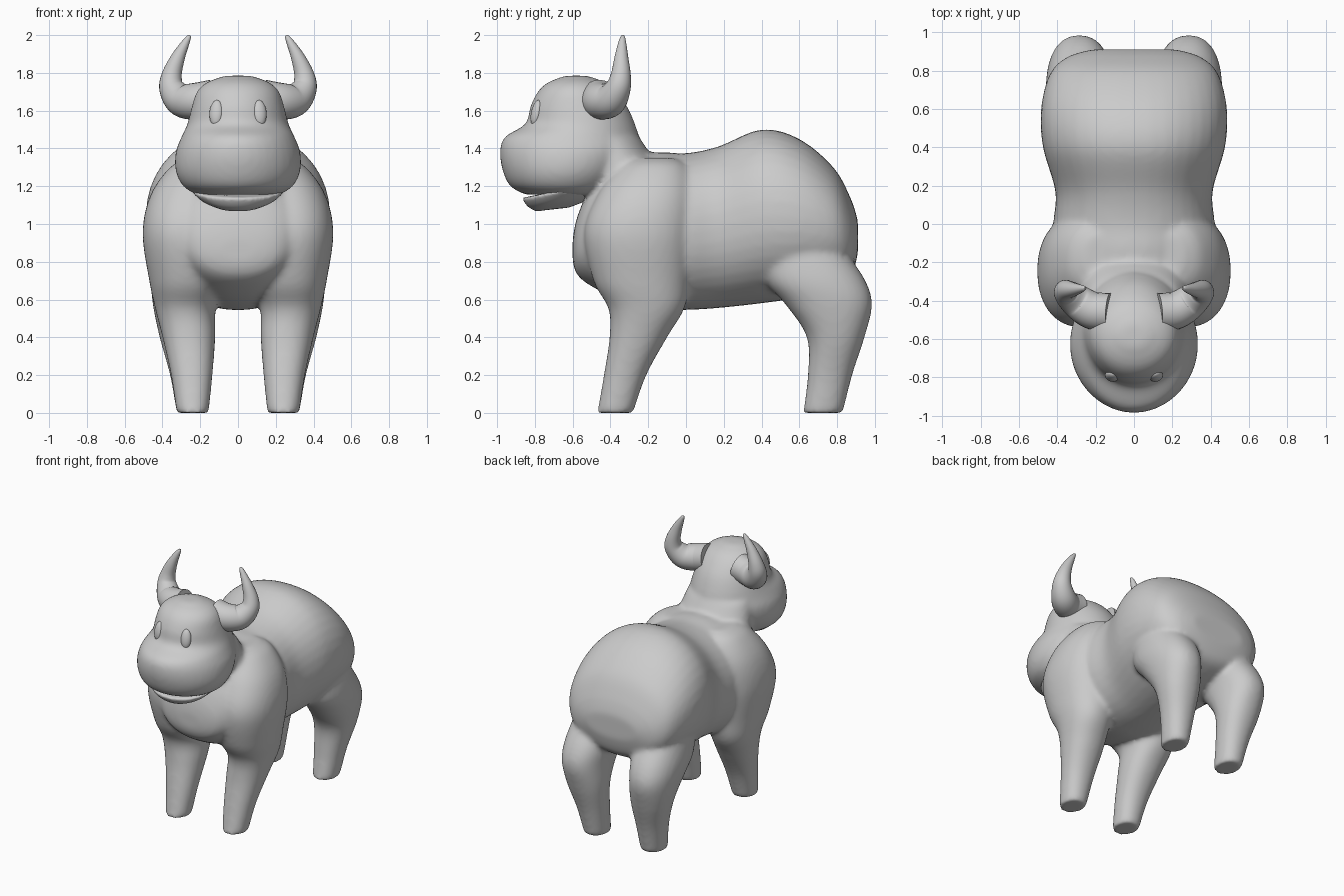
import bpy, bmesh, math
from mathutils import Vector

if "Cube" in bpy.data.objects:
    bpy.data.objects.remove(bpy.data.objects["Cube"])

def spline(rows, steps=6):
    """Catmull-Rom refinement of a list of number tuples."""
    out, n = [], len(rows)
    for i in range(n - 1):
        a, b, c, d = (rows[max(0, min(n - 1, i + k))] for k in (-1, 0, 1, 2))
        for s in range(steps):
            t = s / steps
            out.append([0.5 * (2*q + (r - p)*t + (2*p - 5*q + 4*r - w)*t*t + (3*q - p - 3*r + w)*t**3)
                        for p, q, r, w in zip(a, b, c, d)])
    return out + [list(rows[-1])]

def loft(bm, rows, axis, side=1, power=2.0, n=40):
    """Rows are (position on axis, centre x, half width, low, high)."""
    rings = []
    for t, cx, hw, lo, hi in spline(rows):
        ring = []
        for k in range(n):
            a = 2 * math.pi * k / n
            c, s = math.cos(a), math.sin(a)
            x = side * (cx + hw * math.copysign(abs(c) ** (2 / power), c))
            w = (lo + hi) / 2 + (hi - lo) / 2 * math.copysign(abs(s) ** (2 / power), s)
            ring.append(bm.verts.new((x, w, t) if axis == 'z' else (x, t, w)))
        rings.append(ring)
    for r0, r1 in zip(rings, rings[1:]):
        for k in range(n):
            bm.faces.new((r0[k], r0[(k + 1) % n], r1[(k + 1) % n], r1[k]))
    bm.faces.new(rings[0])
    bm.faces.new(rings[-1])

def finish(bm, name, voxel, smooth):
    """Fuse overlapping volumes into one smooth skin."""
    bmesh.ops.recalc_face_normals(bm, faces=bm.faces)
    me = bpy.data.meshes.new(name)
    bm.to_mesh(me)
    bm.free()
    ob = bpy.data.objects.new(name, me)
    bpy.context.collection.objects.link(ob)
    m = ob.modifiers.new("fuse", 'REMESH')
    m.mode, m.voxel_size, m.use_smooth_shade = 'VOXEL', voxel, True
    m = ob.modifiers.new("soften", 'SMOOTH')
    m.factor, m.iterations = 0.5, smooth
    return ob

bm = bmesh.new()
# torso
loft(bm, [(-.60, 0, .10, .80, .92), (-.575, 0, .22, .73, 1.04), (-.50, 0, .31, .67, 1.2),
          (-.35, 0, .37, .60, 1.35), (-.15, 0, .40, .55, 1.38), (0, 0, .42, .545, 1.375),
          (.17, 0, .41, .555, 1.41), (.4, 0, .475, .58, 1.5), (.6, 0, .485, .61, 1.45),
          (.78, 0, .44, .66, 1.30), (.87, 0, .35, .72, 1.14), (.91, 0, .22, .84, 1.02)], 'y', power=2.15)
# neck
loft(bm, [(.95, 0, .24, -.56, -.1), (1.15, 0, .28, -.54, -.1), (1.3, 0, .28, -.55, -.15),
          (1.45, 0, .25, -.6, -.24)], 'z')
# head and muzzle
loft(bm, [(1.155, 0, .22, -.85, -.42), (1.2, 0, .29, -.93, -.36), (1.28, 0, .33, -.97, -.3),
          (1.38, 0, .33, -.985, -.25), (1.46, 0, .30, -.96, -.25), (1.53, 0, .268, -.85, -.27),
          (1.62, 0, .245, -.825, -.31), (1.70, 0, .218, -.785, -.37), (1.75, 0, .165, -.73, -.43),
          (1.785, 0, .07, -.64, -.52)], 'z')
# legs
for side in (1, -1):
    loft(bm, [(0, .24, .085, -.47, -.28), (.2, .245, .11, -.435, -.21), (.4, .26, .14, -.405, -.10),
              (.55, .278, .16, -.41, -.01), (.7, .27, .20, -.49, .02), (.95, .27, .235, -.54, .05),
              (1.15, .25, .215, -.47, .05), (1.3, .2, .16, -.36, .01), (1.35, .17, .09, -.28, -.06)],
         'z', side, 2.2)
    loft(bm, [(0, .24, .085, .62, .83), (.2, .25, .11, .645, .88), (.4, .27, .145, .64, .945),
              (.57, .285, .165, .53, .985), (.7, .28, .18, .42, .95), (.85, .27, .17, .4, .85)],
         'z', side, 2.2)
finish(bm, "body", 0.016, 10)

# lower jaw
bm = bmesh.new()
loft(bm, [(1.065, 0, .09, -.79, -.62), (1.09, 0, .18, -.835, -.53), (1.125, 0, .235, -.862, -.45),
          (1.14, 0, .245, -.86, -.43)], 'z')
for v in bm.verts:
    v.co.z += 0.35 * v.co.x ** 2 + 0.12 * max(0, v.co.y + .8)
finish(bm, "lower_jaw", 0.01, 4)

horn_path = [(.13, -.46, 1.665, .10), (.22, -.45, 1.65, .098), (.30, -.40, 1.657, .088),
             (.35, -.36, 1.72, .068), (.35, -.345, 1.79, .053), (.318, -.342, 1.88, .037),
             (.28, -.338, 1.955, .022), (.26, -.335, 1.99, .012), (.256, -.335, 2.0, .004)]
for side, label in ((1, "right"), (-1, "left")):
    # horns
    pts = spline(horn_path)
    bm = bmesh.new()
    rings = []
    for i, (x, y, z, r) in enumerate(pts):
        a, b = pts[max(0, i - 1)], pts[min(len(pts) - 1, i + 1)]
        q = (Vector(b[:3]) - Vector(a[:3])).normalized()
        u = q.cross(Vector((0, 1, 0))).normalized()
        w = q.cross(u)
        ring = []
        for k in range(24):
            ang = 2 * math.pi * k / 24
            p = Vector((x, y, z)) + r * (math.cos(ang) * u + math.sin(ang) * w)
            ring.append(bm.verts.new((side * p.x, p.y, p.z)))
        rings.append(ring)
    for r0, r1 in zip(rings, rings[1:]):
        for k in range(24):
            bm.faces.new((r0[k], r0[(k + 1) % 24], r1[(k + 1) % 24], r1[k])).smooth = True
    bm.faces.new(rings[0])
    bm.faces.new(rings[-1])
    bmesh.ops.recalc_face_normals(bm, faces=bm.faces)
    me = bpy.data.meshes.new(label + "_horn")
    bm.to_mesh(me)
    bm.free()
    bpy.context.collection.objects.link(bpy.data.objects.new(label + "_horn", me))
    # eyes
    bpy.ops.mesh.primitive_uv_sphere_add(segments=32, ring_count=16, radius=1,
        location=(side * .115, -.793, 1.587), rotation=(-.2, 0, side * .3))
    eye = bpy.context.object
    eye.name = label + "_eye"
    eye.scale = (.037, .026, .07)
    bpy.ops.object.shade_smooth()
